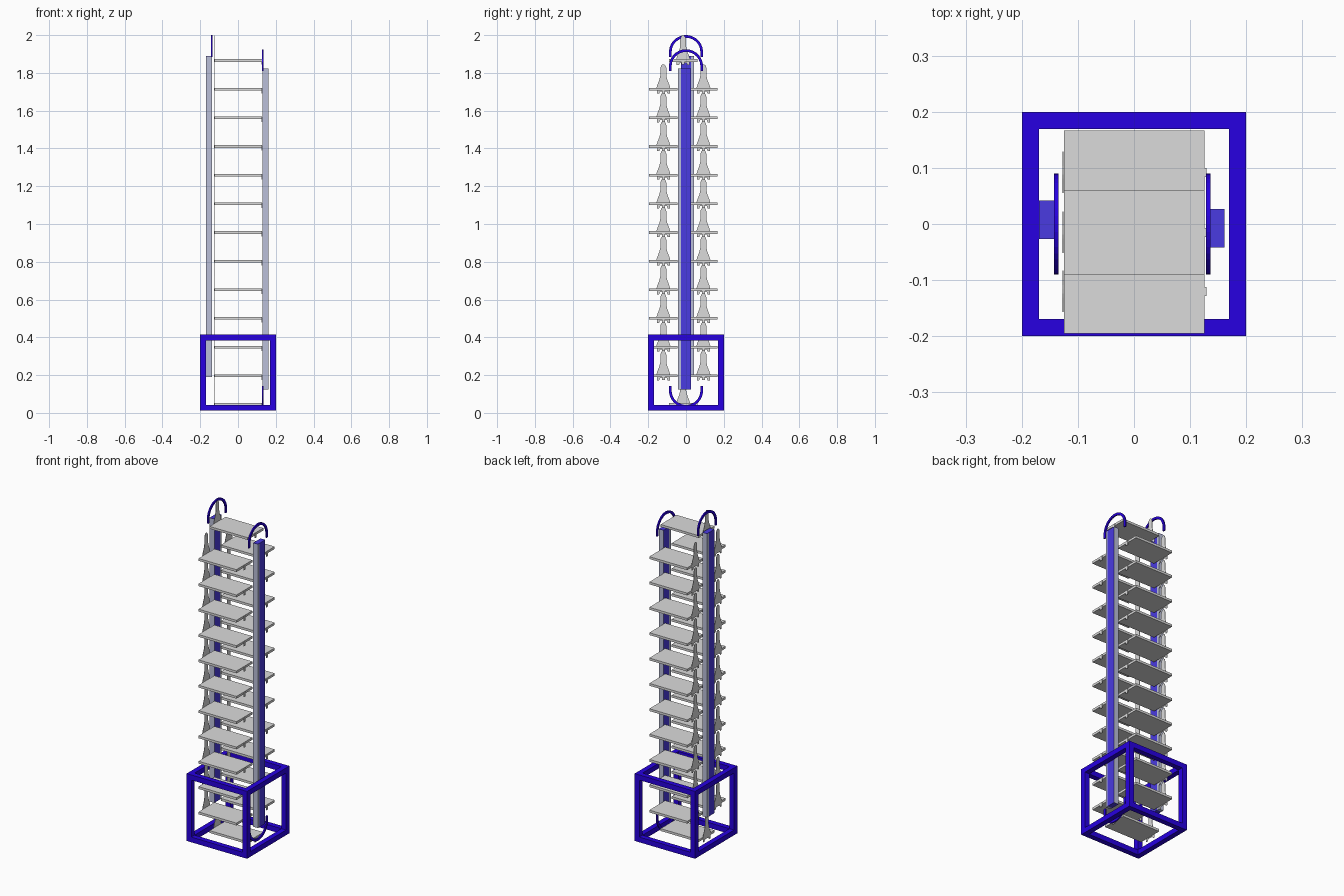
import bpy, bmesh, math

old = bpy.data.objects.get("Cube")
if old:
    bpy.data.objects.remove(old, do_unlink=True)


def material(name, rgb):
    m = bpy.data.materials.new(name)
    m.use_nodes = True
    m.diffuse_color = (*rgb, 1)
    m.node_tree.nodes["Principled BSDF"].inputs["Base Color"].default_value = (*rgb, 1)
    return m


FRAME_BLUE = material("frame blue", (0.02, 0.0, 0.75))
WEB_BLUE = material("column blue", (0.068, 0.043, 0.75))
GREY = material("shelf grey", (0.71, 0.71, 0.71))
FLANGE = material("column grey", (0.5, 0.53, 0.7))


def finish(name, bm, mat):
    bmesh.ops.recalc_face_normals(bm, faces=bm.faces)
    me = bpy.data.meshes.new(name)
    bm.to_mesh(me)
    bm.free()
    me.materials.append(mat)
    ob = bpy.data.objects.new(name, me)
    bpy.context.collection.objects.link(ob)
    return ob


def add_box(bm, x, y, z):
    """Box from (min, max) ranges on each axis."""
    verts = bmesh.ops.create_cube(bm, size=1)["verts"]
    for v in verts:
        v.co = [r[0] if c < 0 else r[1] for c, r in zip(v.co, (x, y, z))]


def add_plate(bm, outline, x0, x1):
    """Extrude a closed y-z outline from x0 to x1."""
    face = bm.faces.new([bm.verts.new((x0, y, z)) for y, z in outline])
    top = bmesh.ops.extrude_face_region(bm, geom=[face])["geom"]
    for v in top:
        if isinstance(v, bmesh.types.BMVert):
            v.co.x = x1


def box(name, mat, x, y, z):
    bm = bmesh.new()
    add_box(bm, x, y, z)
    return finish(name, bm, mat)


# Open cubic base frame
H, T, LOW, HIGH = 0.2, 0.031, 0.012, 0.415
bm = bmesh.new()
ends = [(-H, -H + T), (H - T, H)]
levels = [(LOW, LOW + T), (HIGH - T, HIGH)]
inner = (-H + T, H - T)
for a in ends:
    for b in ends:
        add_box(bm, a, b, (LOW, HIGH))
    for lv in levels:
        add_box(bm, inner, a, lv)
        add_box(bm, a, inner, lv)
finish("base_frame", bm, FRAME_BLUE)

# Two columns: blue web with a grey flange on each face, offset to opposite sides
for name, x, s, z in (("left", (0.13, 0.161), -1, (0.125, 1.822)),
                      ("right", (-0.169, -0.138), 1, (0.19, 1.887))):
    box(name + "_column_web", WEB_BLUE, x, (-0.026, 0.026), z)
    box(name + "_column_flange", FLANGE, x, sorted((s * 0.026, s * 0.042)), z)
    box(name + "_column_cover", FLANGE, x, sorted((-s * 0.026, -s * 0.027)), z)
    box(name + "_column_cap", WEB_BLUE, x, sorted((-s * 0.027, s * 0.042)),
        (z[1], z[1] + 0.002))


# Curved chain guides: half ring with short straight tails
def guide(name, x0, x1, peak, flip=1, r=0.09, w=0.014, tail=0.025):
    outline = []
    for rad, order in ((r, 1), (r - w, -1)):
        arc = [(rad * math.cos(t), rad * math.sin(t))
               for t in (math.pi * i / 20 for i in range(21))]
        arc = [(rad, -tail)] + arc + [(-rad, -tail)]
        outline += arc[::order]
    bm = bmesh.new()
    add_plate(bm, [(y, peak + flip * (z - r)) for y, z in outline], x0, x1)
    finish(name, bm, FRAME_BLUE)


guide("right_top_guide", -0.143, -0.135, 2.0)
guide("left_top_guide", 0.128, 0.136, 1.925)
guide("left_bottom_guide", 0.128, 0.136, 0.028, -1)

# Shelf carriers: one loop of shelves, each with a flared hanger and an end tab
STEP, FIRST = 0.1517, 0.045
half = [(0.034, -0.012), (0.037, 0.006), (0.032, 0.022), (0.021, 0.05),
        (0.016, 0.072), (0.016, 0.112), (0.011, 0.126), (0.004, 0.132)]
feet = [(-0.034, -0.024), (-0.022, -0.024), (-0.018, -0.012),
        (0.018, -0.012), (0.022, -0.024), (0.034, -0.024)]
hanger = feet + half + [(-y, z) for y, z in reversed(half)]
places = [(-0.015, 0), (-0.015, 12)]
places += [(y, i) for y in (-0.12, 0.092) for i in range(1, 12)]
for y, i in places:
    z = FIRST + STEP * i
    tag = f"{i}_{'front' if y < -0.1 else 'back' if y > 0 else 'middle'}"
    box("shelf_" + tag, GREY, (-0.125, 0.126), (y - 0.075, y + 0.075),
        (z - 0.007, z + 0.007))
    bm = bmesh.new()
    add_plate(bm, [(y + a, z + b) for a, b in hanger], -0.1275, -0.1255)
    finish("hanger_" + tag, bm, GREY)
    box("end_tab_" + tag, GREY, (0.125, 0.129), (y - 0.008, y + 0.008),
        (z - 0.022, z + 0.005))
